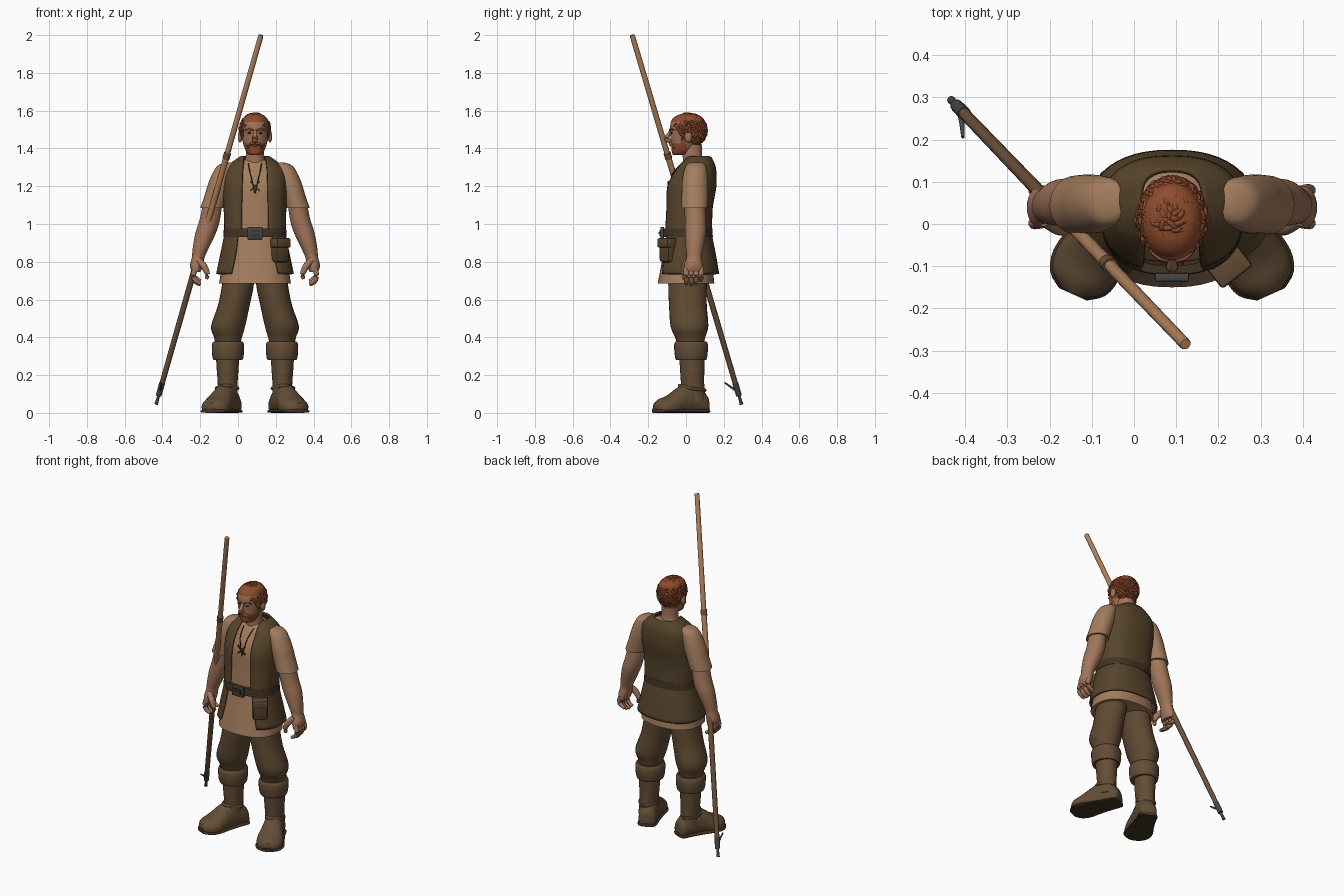
import bpy, bmesh, math, random
from mathutils import Vector, Matrix

random.seed(4)
if "Cube" in bpy.data.objects:
    bpy.data.objects.remove(bpy.data.objects["Cube"])
CX = 0.09  # body centre line


def material(name, rgb):
    m = bpy.data.materials.new(name)
    m.use_nodes = True
    m.diffuse_color = (*rgb, 1)
    m.node_tree.nodes["Principled BSDF"].inputs["Base Color"].default_value = (*rgb, 1)
    return m


SKIN = material("skin", (0.36, 0.18, 0.10))
SHIRT = material("linen", (0.37, 0.205, 0.11))
VEST = material("vest_leather", (0.095, 0.058, 0.024))
CLOTH = material("trouser_cloth", (0.115, 0.068, 0.03))
BOOT = material("boot_leather", (0.125, 0.074, 0.036))
DARK = material("dark_leather", (0.055, 0.033, 0.017))
HAIR = material("red_hair", (0.27, 0.07, 0.025))
METAL = material("dark_metal", (0.06, 0.06, 0.06))
WOOD = material("pale_wood", (0.42, 0.21, 0.10))
OLDWOOD = material("worn_wood", (0.15, 0.08, 0.04))


def finish(bm, name, mats, angle=45, rule=None):
    bmesh.ops.recalc_face_normals(bm, faces=bm.faces)
    me = bpy.data.meshes.new(name)
    for m in mats:
        me.materials.append(m)
    for f in bm.faces:
        f.smooth = angle > 0
        if rule:
            f.material_index = rule(f.calc_center_median())
    bm.to_mesh(me)
    bm.free()
    if angle:
        me.set_sharp_from_angle(angle=math.radians(angle))
    ob = bpy.data.objects.new(name, me)
    bpy.context.collection.objects.link(ob)
    return ob


def spline(rows, k):
    """Catmull-Rom interpolation between rows of numbers."""
    rows = [Vector(r) for r in rows]
    out = []
    for i in range(len(rows) - 1):
        a, b, c, d = rows[max(i - 1, 0)], rows[i], rows[i + 1], rows[min(i + 2, len(rows) - 1)]
        for j in range(k):
            t = j / k
            out.append(b + (c - a) * (t / 2) + (a * 2 - b * 5 + c * 4 - d) * (t * t / 2)
                       + (b * 3 - a - c * 3 + d) * (t ** 3 / 2))
    return out + [rows[-1]]


def bridge(name, loops, mats, closed=True, cap=True, angle=45, rule=None):
    bm = bmesh.new()
    vs = [[bm.verts.new(p) for p in loop] for loop in loops]
    n = len(vs[0])
    for a, b in zip(vs, vs[1:]):
        for i in range(n if closed else n - 1):
            j = (i + 1) % n
            bm.faces.new((a[i], a[j], b[j], b[i]))
    if cap and closed:
        bm.faces.new(vs[0])
        bm.faces.new(vs[-1])
    return finish(bm, name, mats, angle, rule)


def loft(name, rings, mat, side=1, n=28, k=4, p=1.0, gaps=None, cap=True, rule=None):
    """Stack of horizontal rings (offset, y, z, rx, ry); gaps open the front."""
    pw = lambda v: math.copysign(abs(v) ** p, v)
    rows = [(*r, g) for r, g in zip(rings, gaps or [0] * len(rings))]
    loops = []
    for u, y, z, rx, ry, g in spline(rows, k):
        a0 = math.asin(min(0.97, max(g, 0) / rx) ** (1 / p))
        count = n + 1 if gaps else n
        angles = [a0 + (2 * math.pi - 2 * a0) * i / n for i in range(count)]
        loops.append([(CX + side * u + rx * pw(math.sin(a)), y - ry * pw(math.cos(a)), z) for a in angles])
    mats = mat if isinstance(mat, list) else [mat]
    ob = bridge(name, loops, mats, not gaps, cap, rule=rule)
    if gaps:
        s = ob.modifiers.new("thickness", "SOLIDIFY")
        s.thickness, s.offset = 0.012, 0
    return ob


def tube(name, pts, radii, mat, n=10, k=1):
    """Round tube through points, with one radius per point."""
    rows = spline([(*q, r) for q, r in zip(pts, radii)], k)
    loops = []
    for i, row in enumerate(rows):
        d = (rows[min(i + 1, len(rows) - 1)] - rows[max(i - 1, 0)]).to_3d()
        m = d.to_track_quat("Z", "Y").to_matrix()
        loops.append([row.to_3d() + m @ Vector((math.cos(t), math.sin(t), 0)) * row[3]
                      for t in [2 * math.pi * j / n for j in range(n)]])
    return bridge(name, loops, [mat])


def blob(name, loc, size, mat):
    bm = bmesh.new()
    bmesh.ops.create_icosphere(bm, subdivisions=3, radius=1,
                               matrix=Matrix.LocRotScale(Vector(loc), None, Vector(size)))
    return finish(bm, name, [mat], 60)


def box(name, loc, size, mat, turn=0, tilt=0, bevel=0.004):
    bm = bmesh.new()
    rot = Matrix.Rotation(math.radians(turn), 3, "Z") @ Matrix.Rotation(math.radians(tilt), 3, "Y")
    bmesh.ops.create_cube(bm, size=1, matrix=Matrix.LocRotScale(Vector(loc), rot.to_quaternion(), Vector(size)))
    if bevel:
        bmesh.ops.bevel(bm, geom=bm.edges[:], offset=bevel, segments=2, affect="EDGES", profile=0.5)
    return finish(bm, name, [mat], 35)


# Shirt, with its flared hem
loft("shirt", [(0, 0.0, 0.685, 0.19, 0.15), (0, 0.005, 0.8, 0.172, 0.133), (0, 0.01, 0.95, 0.145, 0.112),
               (0, 0.015, 1.08, 0.145, 0.108), (0, 0.03, 1.2, 0.145, 0.115), (0, 0.05, 1.29, 0.13, 0.09),
               (0, 0.05, 1.34, 0.06, 0.055)], SHIRT, n=40, p=0.85)
# Open vest and the skirt below the belt
loft("vest", [(0, 0.01, 0.955, 0.157, 0.123), (0, 0.015, 1.08, 0.16, 0.12), (0, 0.028, 1.2, 0.163, 0.127),
              (0, 0.05, 1.285, 0.152, 0.104), (0, 0.06, 1.325, 0.115, 0.083), (0, 0.065, 1.355, 0.072, 0.062)],
     VEST, n=40, p=0.82, gaps=[0.072, 0.07, 0.067, 0.064, 0.06, 0.058])
loft("vest_skirt", [(0, 0.008, 0.95, 0.155, 0.122), (0, 0.01, 0.84, 0.178, 0.142), (0, 0.012, 0.735, 0.2, 0.158)],
     VEST, n=40, p=0.85, gaps=[0.09, 0.102, 0.125])
# Belt, buckle and pouch
loft("belt", [(0, 0.01, 0.93, 0.168, 0.132), (0, 0.01, 0.975, 0.165, 0.13)], DARK, n=40, k=1, p=0.85)
box("buckle", (CX, -0.126, 0.952), (0.08, 0.02, 0.066), METAL)
box("buckle_centre", (CX, -0.137, 0.952), (0.05, 0.008, 0.034), DARK, bevel=0)
box("buckle_pin", (CX, -0.141, 0.952), (0.04, 0.008, 0.01), METAL, bevel=0)
box("pouch", (0.222, -0.095, 0.86), (0.085, 0.06, 0.125), VEST, turn=38, bevel=0.014)
box("pouch_flap", (0.225, -0.1, 0.9), (0.092, 0.066, 0.05), CLOTH, turn=38, bevel=0.008)

# Neck slit and lacing
for s in (1, -1):
    tube("neck_seam", [(CX + s * 0.035, -0.02, 1.32), (CX + s * 0.024, -0.072, 1.265), (CX, -0.092, 1.16)],
         [0.003] * 3, DARK, 6, 4)
    box("lace", (CX, -0.094, 1.2), (0.07, 0.008, 0.009), DARK, tilt=s * 45, bevel=0)

# Neck and head, with beard and hair areas chosen by position
loft("neck", [(0, 0.045, 1.3, 0.07, 0.06), (0, 0.035, 1.35, 0.05, 0.052), (0, 0.03, 1.42, 0.05, 0.055)], SKIN)


def head_zone(c):
    if c.z < 1.422 and c.y < 0 or 1.42 < c.z < 1.48 and -0.03 < c.y < 0:
        return 1
    return 1 if c.z > 1.54 or (c.y > 0.01 and c.z > 1.425) else 0


loft("head", [(0, -0.035, 1.365, 0.025, 0.03), (0, -0.028, 1.375, 0.042, 0.046), (0, -0.01, 1.415, 0.06, 0.068),
              (0, 0.003, 1.46, 0.07, 0.086), (0, 0.007, 1.51, 0.075, 0.092), (0, 0.01, 1.55, 0.069, 0.086),
              (0, 0.012, 1.575, 0.048, 0.06), (0, 0.012, 1.585, 0.015, 0.02)],
     [SKIN, HAIR], n=36, rule=head_zone)
tube("nose", [(CX, -0.078, 1.495), (CX, -0.098, 1.465), (CX, -0.1, 1.448), (CX, -0.082, 1.438)],
     [0.008, 0.012, 0.016, 0.01], SKIN, 10, 3)
blob("mouth", (CX, -0.081, 1.415), (0.02, 0.006, 0.004), SKIN)
for s in (1, -1):
    blob("ear", (CX + s * 0.079, 0.012, 1.462), (0.012, 0.02, 0.03), SKIN)
    blob("eye", (CX + s * 0.028, -0.076, 1.482), (0.013, 0.006, 0.005), DARK)
    tube("eyebrow", [(CX + s * 0.01, -0.087, 1.495), (CX + s * 0.032, -0.08, 1.503), (CX + s * 0.052, -0.062, 1.497)],
         [0.004, 0.006, 0.003], HAIR, 8, 2)
    tube("moustache", [(CX, -0.084, 1.428), (CX + s * 0.022, -0.082, 1.425), (CX + s * 0.04, -0.064, 1.402)],
         [0.007, 0.008, 0.004], HAIR, 8, 2)

# Curly hair: tufts spread over the skull
bm = bmesh.new()
total = 420
for i in range(total):
    z = 1 - 2 * (i + 0.5) / total
    r, t = math.sqrt(1 - z * z), i * math.pi * (3 - math.sqrt(5))
    d = Vector((r * math.cos(t), r * math.sin(t), z))
    pos = Vector((CX + d.x * 0.077, 0.013 + d.y * 0.093, 1.495 + d.z * 0.087))
    if pos.z < 1.425 or (pos.z < 1.545 and pos.y < -0.005 - 0.55 * (pos.z - 1.425)):
        continue
    if abs(pos.y - 0.01) < 0.022 and pos.z < 1.48:
        continue
    rot = d.to_track_quat("Z", "Y").to_matrix() @ Matrix.Rotation(random.uniform(0, 6), 3, "Z")
    size = Vector((random.uniform(0.013, 0.021), 0.008, random.uniform(0.006, 0.012)))
    bmesh.ops.create_icosphere(bm, subdivisions=2, radius=1, matrix=Matrix.LocRotScale(pos, rot.to_quaternion(), size))
finish(bm, "hair_tufts", [HAIR], 0)

# Limbs, built once per side
for s, tag in ((1, "left"), (-1, "right")):
    X = lambda u: CX + s * u
    loft(tag + "_sleeve", [(0.13, 0.055, 1.325, 0.025, 0.03), (0.15, 0.052, 1.305, 0.052, 0.055),
                           (0.178, 0.048, 1.23, 0.064, 0.068), (0.205, 0.047, 1.15, 0.062, 0.07),
                           (0.226, 0.045, 1.085, 0.064, 0.07)], SHIRT, s)
    loft(tag + "_arm", [(0.222, 0.045, 1.12, 0.05, 0.054), (0.24, 0.05, 1.02, 0.054, 0.056),
                        (0.262, 0.05, 0.95, 0.054, 0.056), (0.288, 0.045, 0.87, 0.042, 0.046),
                        (0.3, 0.043, 0.825, 0.034, 0.04), (0.31, 0.04, 0.78, 0.034, 0.05),
                        (0.312, 0.04, 0.745, 0.022, 0.05)], SKIN, s)
    for i in range(4):
        y = 0.002 + 0.026 * i
        low = (0.675, 0.67, 0.675, 0.69)[i]
        tube(tag + "_finger", [(X(0.315), y, 0.77), (X(0.326), y, 0.73), (X(0.315), y, low + 0.025), (X(0.288), y, low + 0.008)],
             [0.014, 0.0145, 0.013, 0.009], SKIN, 10, 3)
    tube(tag + "_thumb", [(X(0.3), 0.01, 0.81), (X(0.27), -0.008, 0.775), (X(0.252), -0.012, 0.735), (X(0.258), -0.01, 0.71)],
         [0.017, 0.018, 0.014, 0.009], SKIN, 10, 3)
    loft(tag + "_trouser", [(0.078, 0.01, 0.8, 0.078, 0.1), (0.09, 0.008, 0.68, 0.084, 0.102),
                            (0.112, 0.01, 0.57, 0.084, 0.1), (0.142, 0.018, 0.46, 0.09, 0.1),
                            (0.143, 0.022, 0.4, 0.074, 0.08), (0.143, 0.025, 0.34, 0.06, 0.065)], CLOTH, s)
    loft(tag + "_boot_cuff", [(0.143, 0.027, 0.28, 0.076, 0.08), (0.143, 0.027, 0.3, 0.083, 0.086),
                              (0.143, 0.027, 0.36, 0.086, 0.09), (0.143, 0.027, 0.378, 0.076, 0.08)], BOOT, s, k=2)
    loft(tag + "_boot_shaft", [(0.145, 0.032, 0.3, 0.062, 0.068), (0.145, 0.033, 0.22, 0.057, 0.064),
                               (0.145, 0.035, 0.14, 0.052, 0.062), (0.148, 0.035, 0.06, 0.056, 0.07)], BOOT, s)
    # Foot and sole: cross-sections from heel to toe, turned outward
    turn = Matrix.Rotation(s * math.radians(24), 3, "Z")
    for part, grow, lift in (("foot", 0, 1), ("sole", 0.006, 0)):
        loops = []
        for d, w, h in spline([(-0.085, 0.03, 0.07), (-0.07, 0.05, 0.1), (0, 0.056, 0.165), (0.07, 0.066, 0.14),
                               (0.14, 0.079, 0.09), (0.19, 0.066, 0.07), (0.218, 0.03, 0.05)], 3):
            h = h if lift else 0.024
            loops.append([Vector((X(0.145), 0.035, 0.004 * lift)) + turn @ Vector((
                (w + grow) * math.cos(a), -d * (1 + grow * 2), h * (0.35 + 0.65 * math.sin(a) if math.sin(a) > 0
                                                       else 0.35 - 0.35 * abs(math.sin(a)) ** 0.4)))
                for a in [2 * math.pi * j / 20 for j in range(20)]])
        bridge(tag + "_" + part, loops, [BOOT if lift else DARK])
    # Ankle strap
    tube(tag + "_ankle_strap", [(X(0.09), 0.03, 0.13), (X(0.15), -0.035, 0.145), (X(0.205), 0.03, 0.13),
                                (X(0.148), 0.1, 0.12), (X(0.09), 0.03, 0.13)], [0.009] * 5, BOOT, 8, 4)

# Long pole with collar and hooked metal tip
top, foot = Vector((0.122, -0.285, 2.0)), Vector((-0.415, 0.275, 0.11))
on = lambda t: top.lerp(foot, t)
tube("pole_upper", [on(0), on(0.003), on(0.34)], [0.012, 0.014, 0.015], WOOD, 14)
tube("pole_middle", [on(0.34), on(0.62)], [0.016, 0.016], WOOD, 14)
tube("pole_lower", [on(0.62), on(1)], [0.016, 0.014], OLDWOOD, 14)
tube("pole_collar", [on(0.33), on(0.347)], [0.019, 0.019], OLDWOOD, 14)
tube("pole_ferrule", [on(0.975), on(1.01)], [0.016, 0.015], METAL, 14)
tube("pole_spike", [on(1), on(1.02), on(1.034)], [0.007, 0.008, 0.01], METAL, 8)
tube("pole_hook", [on(0.998), (-0.408, 0.24, 0.135), (-0.405, 0.205, 0.16)], [0.007, 0.006, 0.004], METAL, 8)
